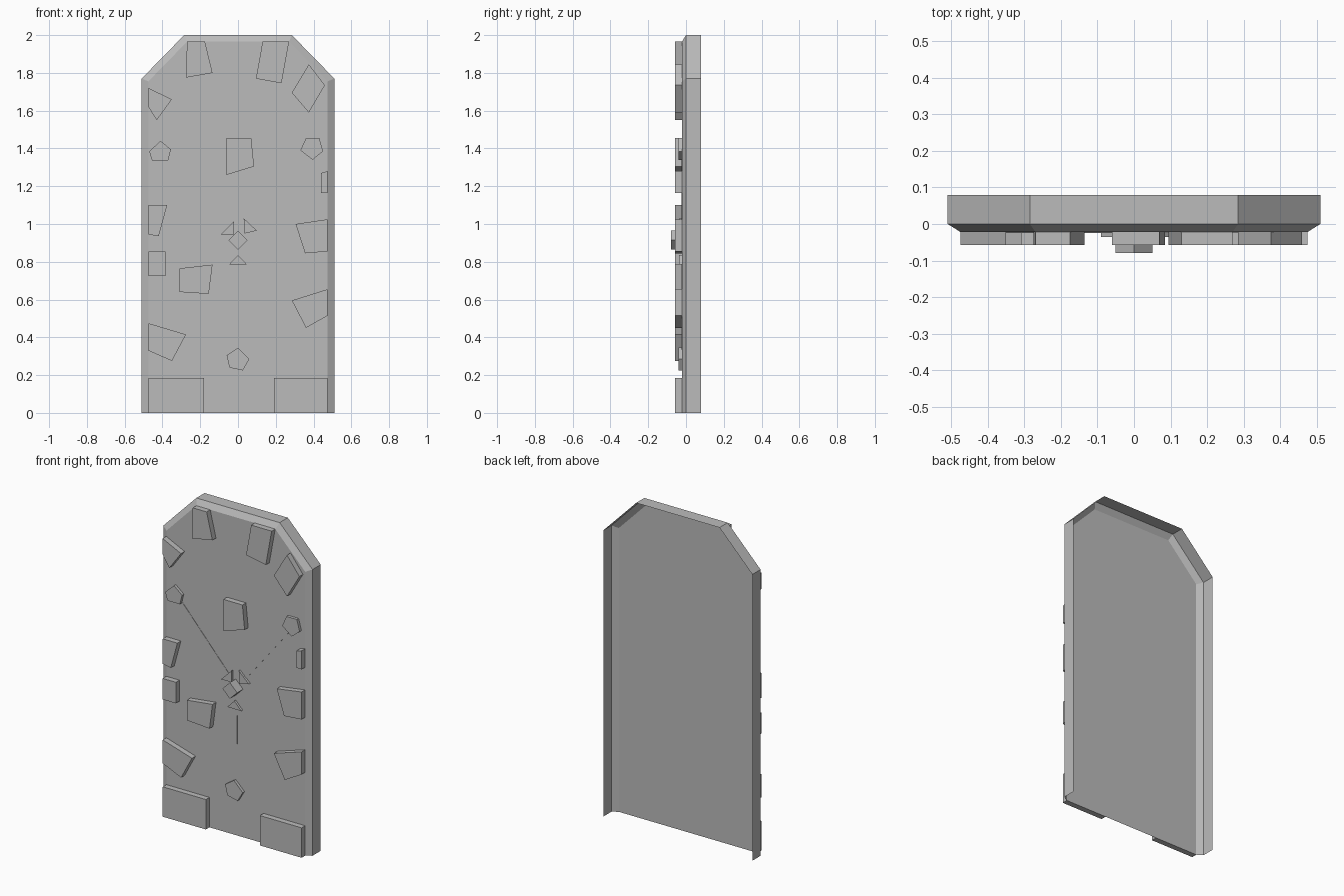
import bpy
import bmesh
from mathutils import Vector

cube = bpy.data.objects.get("Cube")
if cube:
    bpy.data.objects.remove(cube, do_unlink=True)

stone = bpy.data.materials.new("stone grey")
stone.use_nodes = True
grey = (0.5, 0.5, 0.5, 1)
stone.diffuse_color = grey
stone.node_tree.nodes["Principled BSDF"].inputs["Base Color"].default_value = grey

FACE = -0.022    # front of the slab
EDGE = 0.475     # half width of the flat front


def finish(name, bm):
    mesh = bpy.data.meshes.new(name)
    bm.to_mesh(mesh)
    bm.free()
    mesh.materials.append(stone)
    obj = bpy.data.objects.new(name, mesh)
    bpy.context.collection.objects.link(obj)
    return obj


def prism(name, outline, front, back=FACE):
    """Extrude an x-z outline from the slab face toward the front."""
    bm = bmesh.new()
    face = bm.faces.new([bm.verts.new((x, back, z)) for x, z in outline])
    new = bmesh.ops.extrude_face_region(bm, geom=[face], use_keep_orig=True)["geom"]
    for v in new:
        if isinstance(v, bmesh.types.BMVert):
            v.co.y = front
    bmesh.ops.recalc_face_normals(bm, faces=bm.faces)
    return finish(name, bm)


def arch(half, shoulder, top_half, top, y):
    right = [(half, 0), (half, shoulder), (top_half, top)]
    left = [(-x, z) for x, z in reversed(right)]
    return [(x, y, z) for x, z in right + left]


# Slab: front face, bevelled rim and side walls, open at the back and bottom
bm = bmesh.new()
rings = [[bm.verts.new(p) for p in ring] for ring in (
    arch(EDGE, 1.755, 0.27, 1.965, FACE),
    arch(0.51, 1.77, 0.285, 2.0, 0),
    arch(0.51, 1.77, 0.285, 2.0, 0.08))]
bm.faces.new(rings[0])
for inner, outer in zip(rings, rings[1:]):
    for i in range(len(inner) - 1):
        bm.faces.new((inner[i], outer[i], outer[i + 1], inner[i + 1]))
bmesh.ops.recalc_face_normals(bm, faces=bm.faces)
bm.faces.ensure_lookup_table()
if bm.faces[0].normal.y > 0:
    bmesh.ops.reverse_faces(bm, faces=bm.faces)
finish("door_slab", bm)

# Raised irregular stones
stones = {
    "top_right_stone": [(-.27, 1.965), (-.175, 1.965), (-.135, 1.8), (-.275, 1.775)],
    "top_left_stone": [(.13, 1.965), (.27, 1.965), (.23, 1.745), (.095, 1.77)],
    "shoulder_left_stone": [(.375, 1.845), (.46, 1.735), (.375, 1.59), (.285, 1.695)],
    "shoulder_right_stone": [(-EDGE, 1.72), (-.35, 1.66), (-.43, 1.55), (-EDGE, 1.62)],
    "centre_stone": [(-.06, 1.455), (.07, 1.455), (.085, 1.305), (-.06, 1.26)],
    "small_left_stone": [(.44, 1.27), (EDGE, 1.28), (EDGE, 1.165), (.44, 1.165)],
    "upper_right_stone": [(-EDGE, 1.1), (-.375, 1.1), (-.42, .935), (-EDGE, .945)],
    "middle_right_stone": [(-EDGE, .855), (-.385, .855), (-.385, .725), (-EDGE, .725)],
    "inner_right_stone": [(-.31, .765), (-.135, .785), (-.155, .63), (-.31, .64)],
    "middle_left_stone": [(.305, 1.0), (EDGE, 1.025), (EDGE, .855), (.355, .845)],
    "lower_left_stone": [(.285, .595), (EDGE, .655), (EDGE, .515), (.36, .45)],
    "lower_right_stone": [(-EDGE, .475), (-.275, .415), (-.35, .275), (-EDGE, .33)],
    "base_right_stone": [(-EDGE, .185), (-.18, .185), (-.18, 0), (-EDGE, 0)],
    "base_left_stone": [(.19, .185), (EDGE, .185), (EDGE, 0), (.19, 0)],
}
for name, outline in stones.items():
    prism(name, outline, -0.057)

# Central diamond
prism("centre_diamond", [(0, .965), (.05, .915), (0, .865), (-.05, .915)], -0.08)

# Three inlaid arrows: pentagon, thin shaft, triangular head
arrows = {
    "right": ([(-.41, 1.44), (-.355, 1.395), (-.37, 1.335), (-.455, 1.335), (-.47, 1.385)],
              [(-.09, .945), (-.02, 1.015), (-.02, .945)]),
    "left": ([(.36, 1.455), (.43, 1.455), (.45, 1.385), (.395, 1.34), (.33, 1.39)],
             [(.03, 1.03), (.1, .965), (.035, .95)]),
    "lower": ([(0, .345), (.06, .285), (.025, .225), (-.045, .24), (-.06, .305)],
              [(-.048, .785), (.048, .785), (0, .835)]),
}
for side, (pentagon, head) in arrows.items():
    prism(side + "_pentagon", pentagon, -0.04)
    prism(side + "_arrowhead", head, -0.036)
    start = sum((Vector(p) for p in pentagon), Vector((0, 0))) / len(pentagon)
    end = (Vector(head[0]) + Vector(head[1])) / 2
    across = (end - start).orthogonal().normalized() * 0.012
    prism(side + "_shaft", [start + across, end + across, end - across, start - across], -0.024)
